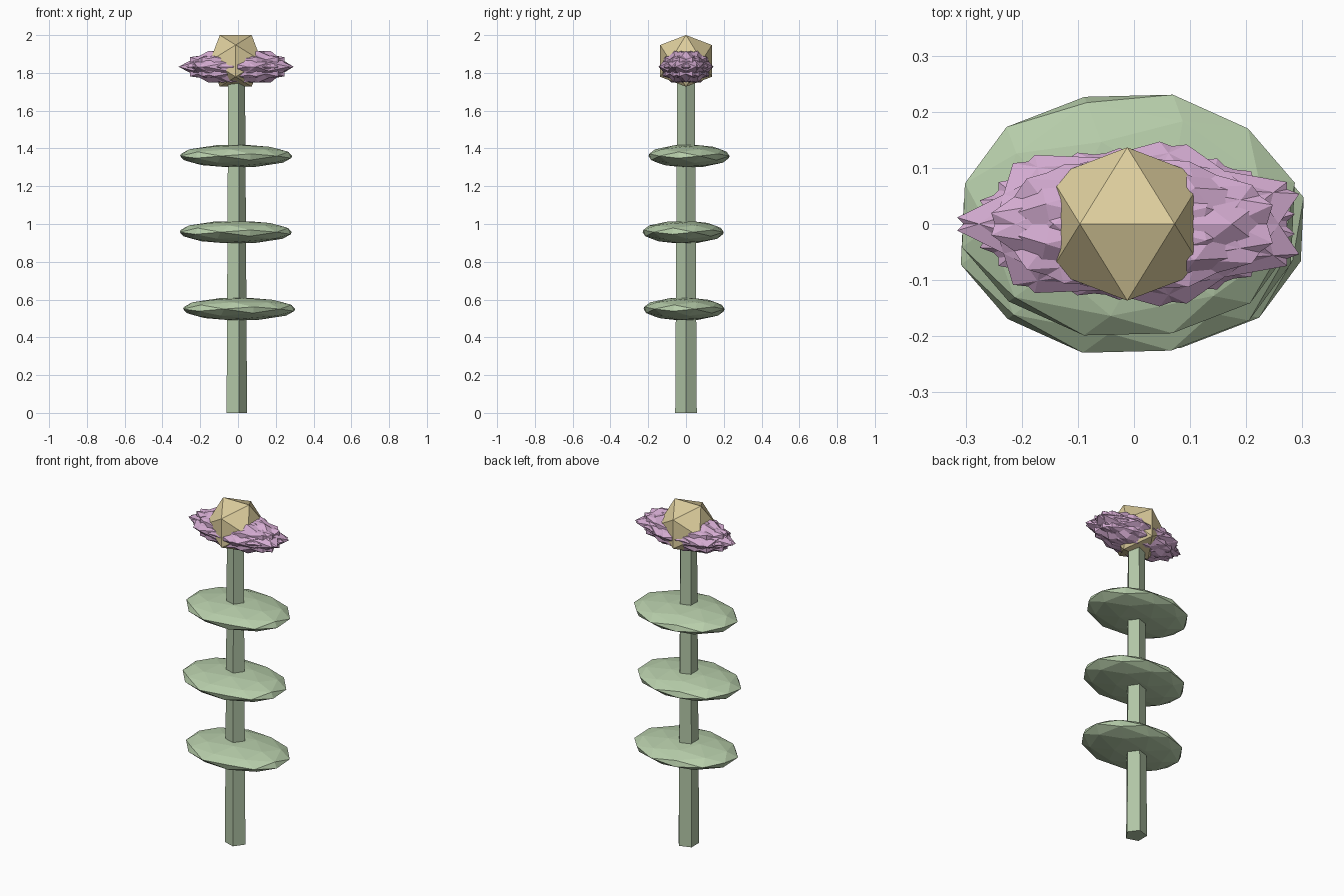
import bpy, bmesh, math
from mathutils import Vector, Matrix

if "Cube" in bpy.data.objects:
    bpy.data.objects.remove(bpy.data.objects["Cube"])

CX = -0.012  # stem axis
PHI = (1 + 5 ** 0.5) / 2


def material(name, rgb):
    m = bpy.data.materials.new(name)
    m.diffuse_color = (*rgb, 1)
    m.use_nodes = True
    m.node_tree.nodes["Principled BSDF"].inputs["Base Color"].default_value = m.diffuse_color
    return m


def ico_points():
    pts = []
    for s in (-1, 1):
        for t in (-PHI, PHI):
            pts += [Vector((s, 0, t)), Vector((t, s, 0)), Vector((0, t, s))]
    return [p.normalized() for p in pts]


def round_points():
    # icosahedron plus raised edge midpoints, turned face-up
    pts = ico_points()
    mids = [(a + b).normalized() for i, a in enumerate(pts)
            for b in pts[i + 1:] if (a - b).length < 1.1]
    q = Vector((1, 1, 1)).rotation_difference(Vector((0, 0, 1)))
    mids = [q @ p for p in mids]
    rim = next(p for p in mids if abs(p.z) < 0.01)
    roll = Matrix.Rotation(math.radians(15) - math.atan2(rim.y, rim.x), 3, 'Z')
    return [roll @ p for p in [q @ p for p in pts] + mids]


def add_hull(bm, pts):
    verts = [bm.verts.new(p) for p in pts]
    bmesh.ops.convex_hull(bm, input=verts)


def finish(name, bm, mat):
    bmesh.ops.recalc_face_normals(bm, faces=bm.faces)
    me = bpy.data.meshes.new(name)
    bm.to_mesh(me)
    bm.free()
    me.materials.append(mat)
    ob = bpy.data.objects.new(name, me)
    bpy.context.collection.objects.link(ob)
    return ob


def ellipsoid(name, pts, centre, size, mat):
    bm = bmesh.new()
    add_hull(bm, [Vector(centre) + Vector([a * b for a, b in zip(p, size)]) for p in pts])
    return finish(name, bm, mat)


stem_mat = material("stem_green", (0.44, 0.56, 0.38))
leaf_mat = material("leaf_green", (0.47, 0.61, 0.40))
petal_mat = material("petal_purple", (0.66, 0.41, 0.64))
heart_mat = material("heart_gold", (0.73, 0.62, 0.34))

# Five-sided tapered stem
bm = bmesh.new()
ring = [(math.cos(math.tau * i / 5), math.sin(math.tau * i / 5)) for i in range(5)]
add_hull(bm, [(CX + r * x, r * y, z) for r, z in ((0.06, 0), (0.049, 1.8)) for x, y in ring])
finish("stem", bm, stem_mat)

# Three flattened leaves, alternately offset from the stem
for i, c in enumerate([(0.006, -0.01, 0.55), (-0.012, -0.015, 0.957), (-0.01, 0.016, 1.36)]):
    ellipsoid(f"leaf_{i + 1}", round_points(), c, (0.307, 0.222, 0.061), leaf_mat)

# Spiky blossom: overlapping turned icosahedra, squashed together
bm = bmesh.new()
for i in range(7):
    turn = Matrix.Rotation(math.tau * i / 7, 3, 'Z')
    pts = [turn @ (p * 0.96 + Vector((0.05, 0, 0))) for p in ico_points()]
    add_hull(bm, [(p.x * 0.315, p.y * 0.148, 1.8325 + p.z * 0.101) for p in pts])
finish("petals", bm, petal_mat)

# Gold heart of the flower
ellipsoid("flower_heart", ico_points(), (CX, 0, 1.8635), (0.1605,) * 3, heart_mat)
